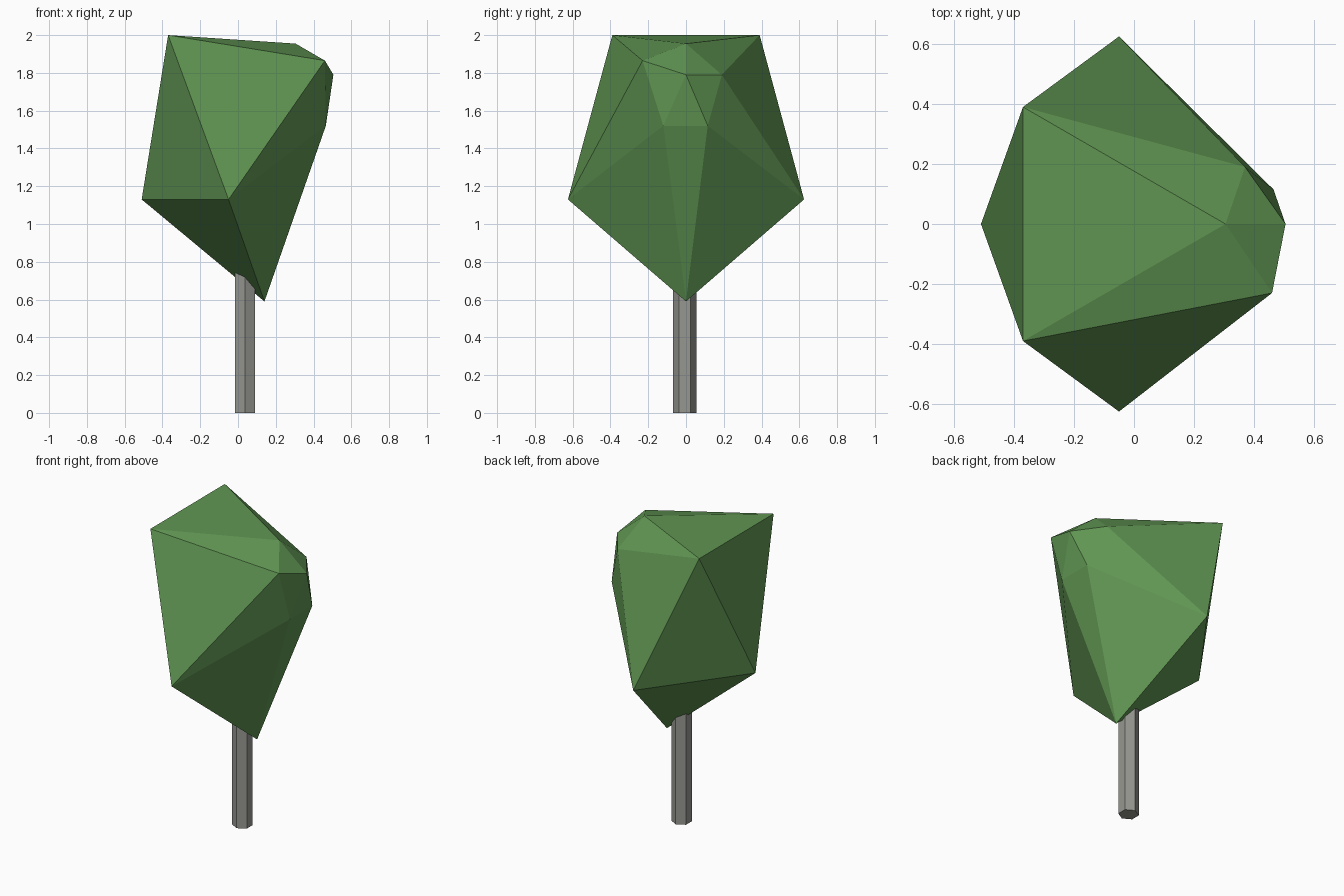
import bpy
import bmesh
from mathutils import Matrix, Vector

cube = bpy.data.objects.get("Cube")
if cube:
    bpy.data.objects.remove(cube, do_unlink=True)


def make_material(name, colour):
    mat = bpy.data.materials.new(name)
    mat.use_nodes = True
    mat.diffuse_color = (*colour, 1)
    shader = next(n for n in mat.node_tree.nodes if n.type == "BSDF_PRINCIPLED")
    shader.inputs["Base Color"].default_value = (*colour, 1)
    return mat


def make_object(name, bm, mat):
    bmesh.ops.recalc_face_normals(bm, faces=bm.faces)
    mesh = bpy.data.meshes.new(name)
    bm.to_mesh(mesh)
    bm.free()
    mesh.materials.append(mat)
    obj = bpy.data.objects.new(name, mesh)
    bpy.context.collection.objects.link(obj)
    return obj


leaf_green = make_material("leaf green", (0.118, 0.305, 0.086))
bark_grey = make_material("bark grey", (0.31, 0.31, 0.285))

# Crown: a stretched, irregular icosahedron with named corners
corners = {
    "crest_front": (-0.37, -0.39, 2.0),
    "crest_back": (-0.37, 0.39, 2.0),
    "side": (-0.51, 0, 1.13),
    "front": (-0.05, -0.625, 1.13),
    "back": (-0.05, 0.625, 1.13),
    "base": (0.14, 0, 0.59),
    "top": (0.305, 0, 1.955),
    "brow_front": (0.46, -0.23, 1.865),
    "nose": (0.505, 0, 1.79),
    "brow_back": (0.37, 0.19, 1.79),
    "cheek_front": (0.465, -0.12, 1.52),
    "cheek_back": (0.465, 0.115, 1.52),
}

# Rings of neighbours around the corners, each ring closing into a fan
fans = {
    "top": "crest_front crest_back brow_back nose brow_front",
    "base": "cheek_front cheek_back back side front",
}
# Triangles of the belt between the two fans
belt = """
crest_front crest_back side
crest_front side front
crest_back side back
crest_front front brow_front
crest_back back brow_back
brow_front front cheek_front
brow_back back cheek_back
brow_front cheek_front nose
brow_back cheek_back nose
nose cheek_front cheek_back
"""
triangles = [line.split() for line in belt.strip().splitlines()]
for tip, ring in fans.items():
    ring = ring.split()
    triangles += [[tip, a, b] for a, b in zip(ring, ring[1:] + ring[:1])]

bm = bmesh.new()
verts = {name: bm.verts.new(Vector(co)) for name, co in corners.items()}
for triangle in triangles:
    bm.faces.new([verts[name] for name in triangle])
make_object("crown", bm, leaf_green)

# Trunk: hexagonal post running up into the crown
height, radius = 0.9, 0.0625
bm = bmesh.new()
bmesh.ops.create_cone(
    bm, cap_ends=True, segments=6, radius1=radius, radius2=radius, depth=height,
    matrix=Matrix.Translation((0.037, -0.007, height / 2)),
)
make_object("trunk", bm, bark_grey)
